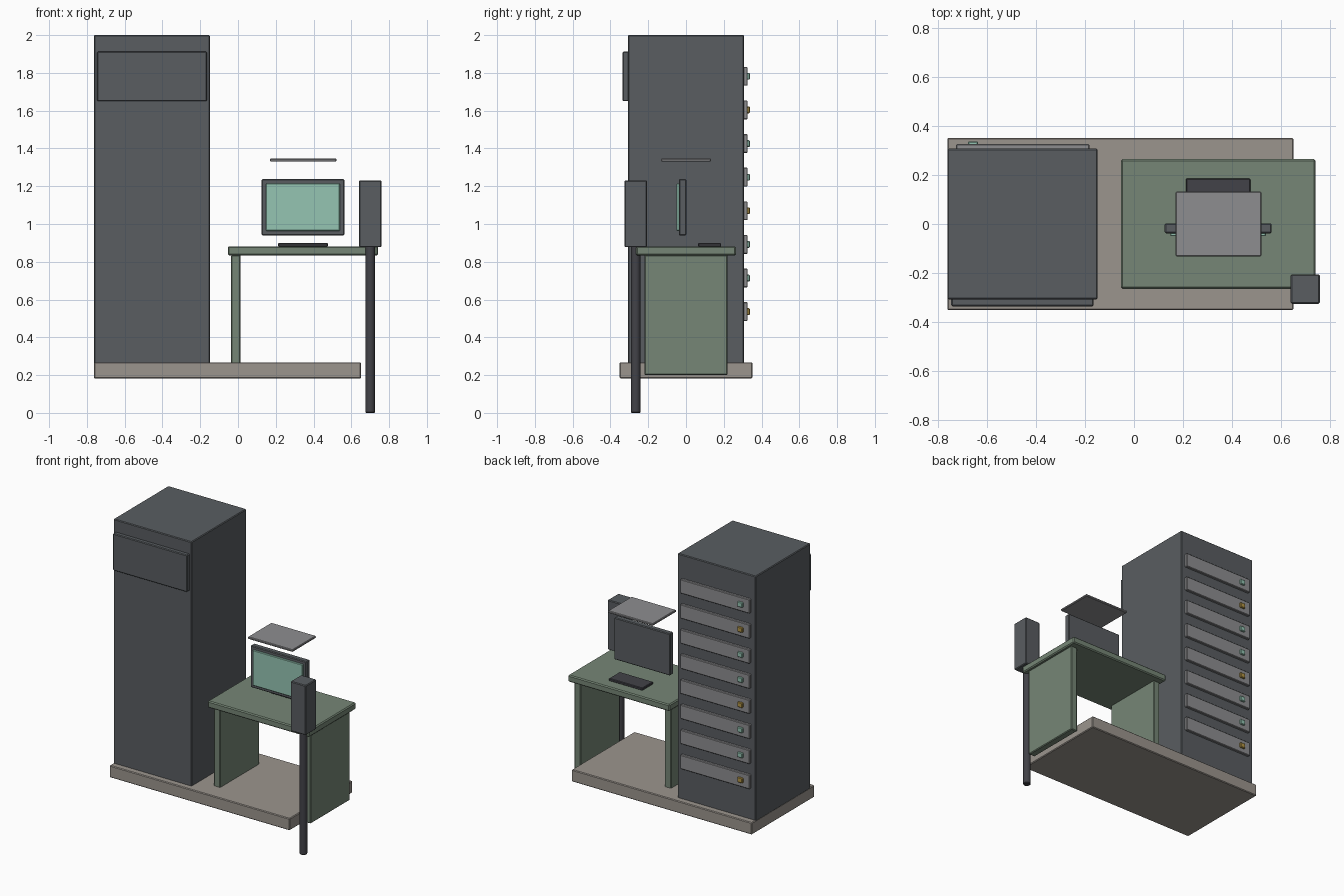
import bpy, bmesh
from mathutils import Matrix

if "Cube" in bpy.data.objects:
    bpy.data.objects.remove(bpy.data.objects["Cube"])


def mat(name, r, g, b):
    m = bpy.data.materials.new(name)
    m.diffuse_color = (r, g, b, 1)
    m.use_nodes = True
    m.node_tree.nodes["Principled BSDF"].inputs["Base Color"].default_value = m.diffuse_color
    return m


DARK = mat("dark_metal", 0.10, 0.11, 0.12)
BLACK = mat("black_metal", 0.055, 0.055, 0.065)
GREEN = mat("green_paint", 0.18, 0.24, 0.18)
GLOW = mat("screen_glow", 0.30, 0.56, 0.45)
STONE = mat("stone", 0.33, 0.30, 0.27)
GOLD = mat("amber_light", 0.45, 0.30, 0.06)
STEEL = mat("steel", 0.27, 0.27, 0.28)


def finish(name, bm, material, bevel):
    if bevel:
        edges = [e for e in bm.edges if e.calc_face_angle(0) > 0.8]
        bmesh.ops.bevel(bm, geom=edges, offset=bevel, segments=1, affect='EDGES')
    mesh = bpy.data.meshes.new(name)
    bm.to_mesh(mesh)
    bm.free()
    mesh.materials.append(material)
    ob = bpy.data.objects.new(name, mesh)
    bpy.context.collection.objects.link(ob)
    return ob


def box(name, x, y, z, material, bevel=0.005):
    """Bevelled box from (min, max) ranges."""
    bm = bmesh.new()
    size = [r[1] - r[0] for r in (x, y, z)]
    mid = [(r[0] + r[1]) / 2 for r in (x, y, z)]
    bmesh.ops.create_cube(bm, size=1, matrix=Matrix.Translation(mid) @ Matrix.Diagonal((*size, 1)))
    return finish(name, bm, material, bevel)


# Floor slab
box("floor_slab", (-0.763, 0.652), (-0.352, 0.352), (0.183, 0.268), STONE)

# Tall cabinet with front panel
box("cabinet", (-0.763, -0.149), (-0.308, 0.308), (0.26, 2.0), DARK)
box("front_panel", (-0.747, -0.165), (-0.337, -0.303), (1.65, 1.912), DARK)

# Rack units with indicator lights on the back
for i in range(8):
    z = 1.782 - 0.178 * i
    box(f"rack_unit_{i}", (-0.727, -0.182), (0.300, 0.326), (z - 0.05, z + 0.05), STEEL, 0.004)
    box(f"indicator_{i}", (-0.678, -0.638), (0.318, 0.338), (z - 0.018, z + 0.018),
        GOLD if i % 3 == 1 else GLOW, 0.004)

# Desk
box("desk_top", (-0.054, 0.742), (-0.265, 0.265), (0.834, 0.882), GREEN, 0.007)
for side, cx in (("left", -0.011), ("right", 0.699)):
    box(f"desk_leg_{side}", (cx - 0.025, cx + 0.025), (-0.22, 0.22), (0.2, 0.836), GREEN)

# Monitor, keyboard and overhead plate
box("monitor", (0.125, 0.563), (-0.038, 0.002), (0.94, 1.237), DARK)
box("screen", (0.149, 0.539), (-0.050, -0.030), (0.964, 1.214), GLOW, 0.003)
box("keyboard", (0.212, 0.476), (0.064, 0.186), (0.88, 0.899), BLACK, 0.004)
box("overhead_plate", (0.169, 0.521), (-0.132, 0.132), (1.33, 1.346), STEEL, 0.004)

# Round post carrying a box
bm = bmesh.new()
bmesh.ops.create_cone(bm, cap_ends=True, segments=16, radius1=0.025, radius2=0.025, depth=0.885,
                      matrix=Matrix.Translation((0.70, -0.266, 0.4425)))
post = finish("post", bm, BLACK, 0.004)
bpy.context.view_layer.objects.active = post
post.select_set(True)
bpy.ops.object.shade_smooth_by_angle()
box("post_box", (0.640, 0.760), (-0.326, -0.206), (0.877, 1.23), DARK)
